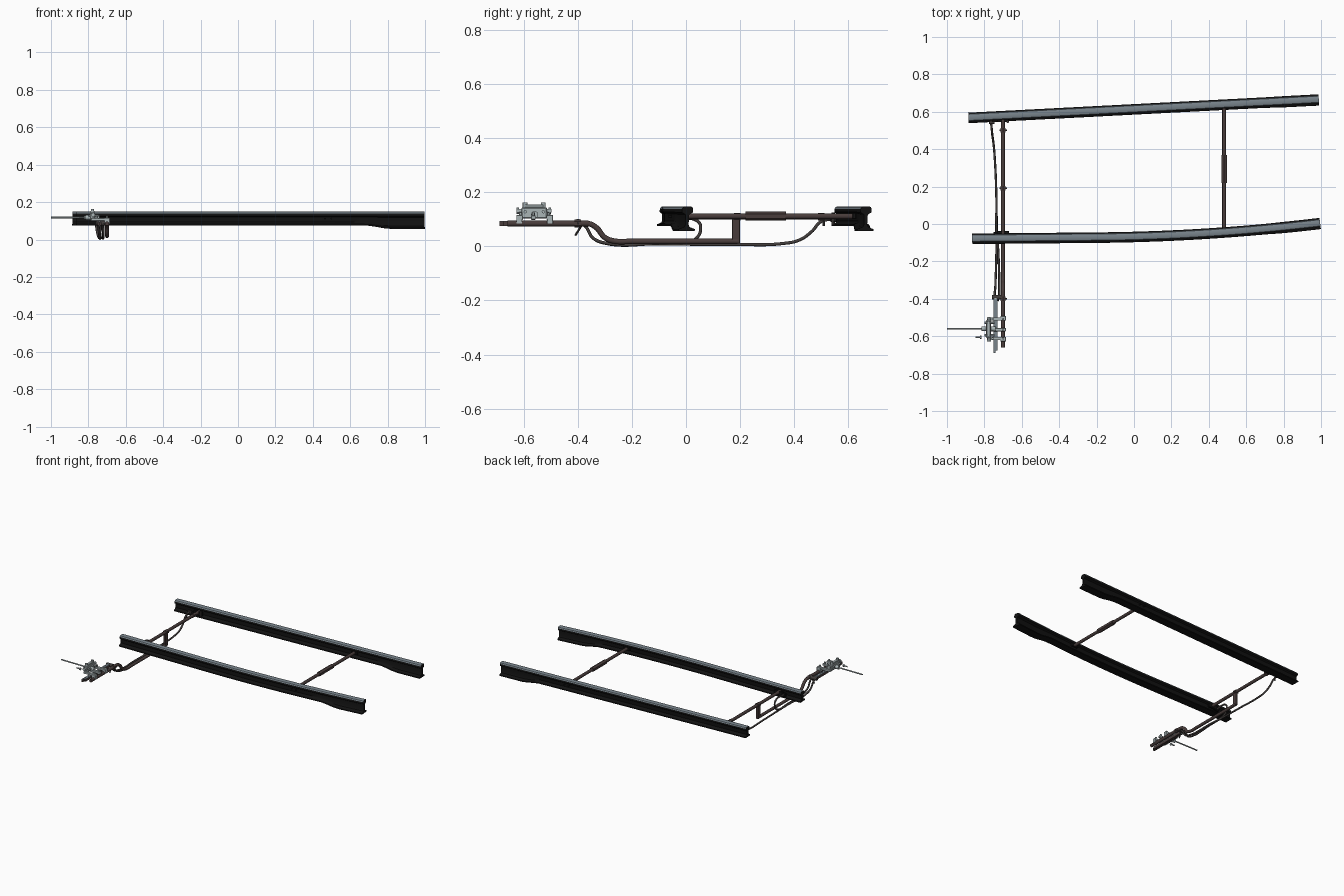
import bpy, bmesh, math
from mathutils import Vector

if "Cube" in bpy.data.objects:
    bpy.data.objects.remove(bpy.data.objects["Cube"])


def material(name, rgb):
    m = bpy.data.materials.new(name)
    m.diffuse_color = (*rgb, 1)
    m.use_nodes = True
    m.node_tree.nodes["Principled BSDF"].inputs["Base Color"].default_value = m.diffuse_color
    return m


BLACK = material("black iron", (0.006, 0.006, 0.006))
STEEL = material("worn rail steel", (0.19, 0.23, 0.26))
BROWN = material("rusty brown", (0.066, 0.046, 0.044))
GREY = material("machine grey", (0.40, 0.46, 0.47))
DARK = material("dark rod metal", (0.055, 0.047, 0.045))


def finish(bm, name, mats, smooth=True):
    bmesh.ops.recalc_face_normals(bm, faces=bm.faces)
    me = bpy.data.meshes.new(name)
    bm.to_mesh(me)
    bm.free()
    ob = bpy.data.objects.new(name, me)
    bpy.context.collection.objects.link(ob)
    for m in mats:
        me.materials.append(m)
    if smooth:
        bpy.ops.object.select_all(action='DESELECT')
        bpy.context.view_layer.objects.active = ob
        ob.select_set(True)
        bpy.ops.object.shade_smooth_by_angle(angle=math.radians(35))
    return ob


def box(name, c, s, mat, bevel=0.0015):
    bm = bmesh.new()
    bmesh.ops.create_cube(bm, size=1)
    for v in bm.verts:
        v.co = Vector(c) + Vector(a * b for a, b in zip(v.co, s))
    if bevel:
        bmesh.ops.bevel(bm, geom=bm.edges[:], offset=bevel, segments=1, affect='EDGES')
    return finish(bm, name, [mat], False)


def rod(name, a, b, r, mat, sides=16):
    a, b = Vector(a), Vector(b)
    bm = bmesh.new()
    bmesh.ops.create_cone(bm, cap_ends=True, segments=sides, radius1=r, radius2=r, depth=(b - a).length)
    q = Vector((0, 0, 1)).rotation_difference(b - a)
    for v in bm.verts:
        v.co = q @ v.co + (a + b) / 2
    return finish(bm, name, [mat], sides > 8)


def bent_rod(name, pts, r, mat):
    cu = bpy.data.curves.new(name, 'CURVE')
    cu.dimensions = '3D'
    cu.bevel_depth, cu.bevel_resolution = r, 3
    cu.use_fill_caps = True
    sp = cu.splines.new('BEZIER')
    sp.bezier_points.add(len(pts) - 1)
    for p, co in zip(sp.bezier_points, pts):
        p.co = co
        p.handle_left_type = p.handle_right_type = 'AUTO'
    cu.materials.append(mat)
    ob = bpy.data.objects.new(name, cu)
    bpy.context.collection.objects.link(ob)
    bpy.ops.object.select_all(action='DESELECT')
    bpy.context.view_layer.objects.active = ob
    ob.select_set(True)
    bpy.ops.object.convert(target='MESH')


# --- rails: low blade section that grows into a full-height section at +x
BLADE = [(0.009, 0.1485), (0.0165, 0.146), (0.0205, 0.139), (0.0205, 0.127), (0.011, 0.120),
         (0.010, 0.094), (0.014, 0.088), (0.028, 0.082), (0.028, 0.075)]
FULL = [(0.009, 0.1485), (0.0165, 0.146), (0.0205, 0.139), (0.0205, 0.126), (0.007, 0.118),
        (0.006, 0.080), (0.010, 0.072), (0.030, 0.064), (0.030, 0.057)]


def rail(name, x0, x1, path, lean):
    bm = bmesh.new()
    n, rings = 44, []
    for i in range(n + 1):
        x = x0 + (x1 - x0) * i / n
        y = path(x)
        d = Vector((1, (path(x + 0.01) - path(x - 0.01)) / 0.02, 0)).normalized()
        side = Vector((-d.y, d.x, 0))
        t = min(max((x - 0.68) / 0.14, 0), 1)
        t = t * t * (3 - 2 * t)
        half = [(a[0] + (b[0] - a[0]) * t, a[1] + (b[1] - a[1]) * t) for a, b in zip(BLADE, FULL)]
        prof = half + [(-w, z) for w, z in reversed(half)]
        # the foot leans inward
        rings.append([bm.verts.new(Vector((x, y, z)) + side * (w + lean * (0.1485 - z) / 0.07))
                      for w, z in prof])
    m = len(rings[0])
    for a, b in zip(rings, rings[1:]):
        for j in range(m):
            bm.faces.new((a[j], a[(j + 1) % m], b[(j + 1) % m], b[j]))
    bm.faces.new(rings[0])
    bm.faces.new(rings[-1])
    for f in bm.faces:
        # the upper part of the head is worn bright
        f.material_index = int(f.calc_center_median().z > 0.135)
    finish(bm, name, [BLACK, STEEL])


def rear_y(x):
    return 0.570 + (x + 0.885) * 0.0518


def front_y(x):
    return -0.076 + (x + 0.865) * 0.009 + 0.046 * max(x + 0.2, 0) ** 2


rail("rear_rail", -0.885, 0.988, rear_y, -0.003)
rail("front_rail", -0.865, 0.995, front_y, -0.003)

# --- stretcher between the rails, with a thick middle sleeve
SX = 0.482
rod("stretcher_rod", (SX, -0.035, 0.112), (SX, 0.635, 0.112), 0.0105, BROWN)
rod("stretcher_sleeve", (SX, 0.22, 0.112), (SX, 0.37, 0.112), 0.0165, BROWN, 6)
for y, s in ((front_y(SX), 1), (rear_y(SX), -1)):
    box("stretcher_bracket", (SX, y + s * 0.018, 0.112), (0.05, 0.012, 0.022), BLACK)
    for dx in (-0.017, 0.017):
        rod("bracket_bolt", (SX + dx, y - 0.022, 0.112), (SX + dx, y + 0.022, 0.112), 0.005, BLACK, 6)

# --- throw rod: high at the machine, dips under the front rail; a plate joins it to the upper rod
TX = -0.70
rod("machine_end_tube", (TX, -0.66, 0.085), (TX, -0.36, 0.085), 0.011, BROWN)
bent_rod("throw_rod_bend", [(TX, -0.40, 0.085), (TX, -0.355, 0.083), (TX, -0.33, 0.068),
         (TX, -0.30, 0.033), (TX, -0.265, 0.02), (TX, -0.2, 0.019), (TX, 0.19, 0.019)], 0.0105, BROWN)
box("step_plate", (TX, 0.185, 0.056), (0.016, 0.03, 0.09), BROWN)
rod("upper_throw_rod", (TX, -0.06, 0.110), (TX, 0.565, 0.110), 0.0105, BROWN)
for y, z in ((-0.40, 0.085), (0.19, 0.110), (0.5, 0.110)):
    rod("rod_collar", (TX, y - 0.012, z), (TX, y + 0.012, z), 0.0145, BROWN, 6)
    rod("collar_bolt", (TX - 0.02, y, z), (TX + 0.02, y, z), 0.004, DARK, 6)
for y in (-0.045, 0.552):
    box("throw_bracket", (TX, y, 0.105), (0.065, 0.014, 0.028), BLACK)
rod("rear_bracket_pin", (TX + 0.025, 0.545, 0.08), (TX + 0.025, 0.545, 0.125), 0.006, DARK, 8)
box("rear_bracket_clip", (TX - 0.06, 0.542, 0.1), (0.03, 0.014, 0.02), DARK)
rod("rear_clip_pin", (TX - 0.06, 0.51, 0.076), (TX - 0.06, 0.51, 0.102), 0.005, DARK, 8)
box("front_detector_bracket", (-0.737, -0.05, 0.1), (0.03, 0.014, 0.024), BLACK)

# --- detector rods running beside the throw rod
bent_rod("long_detector_rod", [(-0.745, -0.385, 0.083), (-0.745, -0.37, 0.072), (-0.742, -0.345, 0.032),
         (-0.74, -0.30, 0.012), (-0.735, -0.1, 0.010), (-0.737, 0.19, 0.007), (-0.745, 0.36, 0.011),
         (-0.75, 0.42, 0.024), (-0.756, 0.465, 0.055), (-0.76, 0.50, 0.092), (-0.765, 0.555, 0.102)], 0.006, DARK)
bent_rod("short_detector_rod", [(-0.72, -0.385, 0.083), (-0.72, -0.37, 0.072), (-0.72, -0.345, 0.032),
         (-0.72, -0.30, 0.013), (-0.728, -0.1, 0.011), (-0.735, 0.01, 0.016), (-0.737, 0.042, 0.034),
         (-0.737, 0.054, 0.065), (-0.737, 0.045, 0.092), (-0.736, -0.05, 0.1)], 0.006, DARK)
# brown slide bars with bright worn tops
for x, y0 in ((-0.7345, -0.675), (-0.7455, -0.69)):
    box("detector_bar", (x, (y0 - 0.385) / 2, 0.084), (0.010, -0.385 - y0, 0.016), BROWN, 0)
    box("detector_bar_top", (x, (y0 - 0.385) / 2, 0.0935), (0.010, -0.385 - y0, 0.003), STEEL, 0)
rod("bar_end_joint", (-0.76, -0.392, 0.086), (-0.71, -0.392, 0.086), 0.012, DARK, 12)
rod("hanging_pin", (-0.725, -0.41, 0.04), (-0.725, -0.385, 0.08), 0.004, DARK, 8)
rod("joint_pin", (-0.74, -0.40, 0.07), (-0.74, -0.40, 0.102), 0.006, GREY, 6)

# --- lock and detector unit on the machine end
for y in (-0.612, -0.565, -0.508):
    box("cross_strap", (-0.735, y, 0.107), (0.10, 0.018, 0.014), GREY)
    for x in (-0.775, -0.755, -0.70):
        rod("strap_bolt", (x, y, 0.098), (x, y, 0.126), 0.0065, GREY, 6)
for y in (-0.617, -0.503):
    box("side_clamp", (-0.70, y, 0.100), (0.030, 0.022, 0.032), GREY)
box("unit_body", (-0.778, -0.562, 0.124), (0.026, 0.095, 0.04), GREY, 0.003)
box("unit_cover", (-0.778, -0.562, 0.149), (0.02, 0.07, 0.012), GREY, 0.002)
for y in (-0.595, -0.528):
    rod("cover_boss", (-0.778, y, 0.135), (-0.778, y, 0.163), 0.009, GREY, 12)
    rod("boss_arm", (-0.80, y, 0.128), (-0.745, y, 0.128), 0.006, GREY, 8)
rod("cross_shaft", (-0.775, -0.628, 0.132), (-0.775, -0.498, 0.132), 0.007, GREY, 12)
for y in (-0.622, -0.504):
    rod("shaft_nut", (-0.775, y - 0.005, 0.132), (-0.775, y + 0.005, 0.132), 0.012, GREY, 6)
rod("hub", (-0.815, -0.56, 0.118), (-0.74, -0.56, 0.118), 0.013, GREY)
rod("operating_rod", (-1.0, -0.56, 0.118), (-0.80, -0.56, 0.118), 0.0045, GREY, 12)
rod("loose_bolt", (-0.848, -0.605, 0.117), (-0.82, -0.605, 0.117), 0.0045, GREY, 8)
rod("loose_bolt_head", (-0.824, -0.605, 0.117), (-0.816, -0.605, 0.117), 0.009, GREY, 6)
